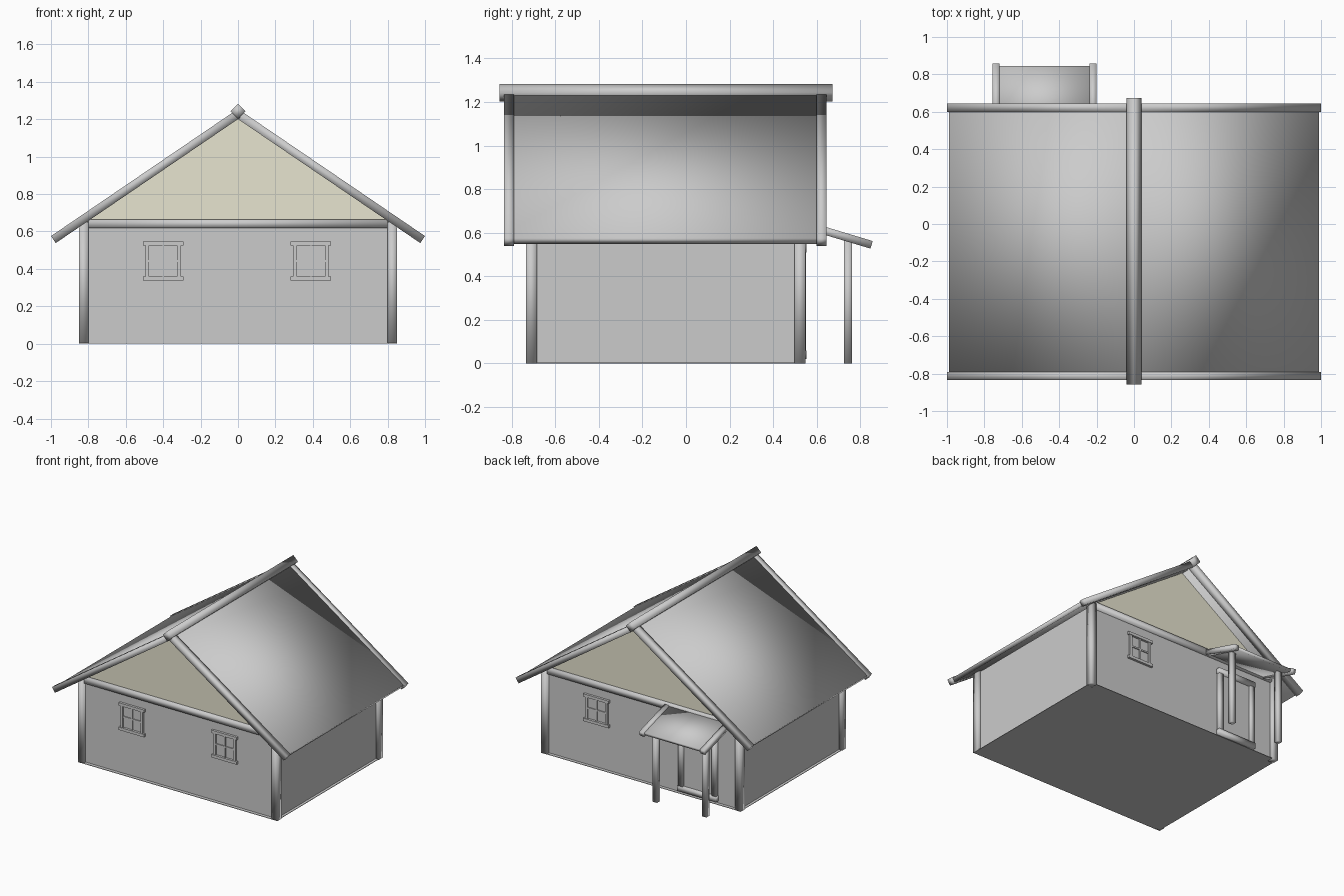
import bpy, bmesh, math
from mathutils import Vector

if "Cube" in bpy.data.objects:
    bpy.data.objects.remove(bpy.data.objects["Cube"])

PITCH = math.atan(0.68)      # main roof slope
FRONT, BACK = -0.71, 0.523   # wall planes
SIDE = 0.825


def box(name, centre, size, rot=(0, 0, 0), smooth=False):
    """Box from centre and full size, optionally rotated."""
    bm = bmesh.new()
    bmesh.ops.create_cube(bm, size=1.0)
    bmesh.ops.scale(bm, vec=Vector(size), verts=bm.verts)
    for f in bm.faces:
        f.smooth = smooth
    mesh = bpy.data.meshes.new(name)
    bm.to_mesh(mesh)
    bm.free()
    ob = bpy.data.objects.new(name, mesh)
    ob.location = centre
    ob.rotation_euler = rot
    bpy.context.collection.objects.link(ob)
    return ob


def span(name, x, y, z, smooth=False):
    """Box from (min, max) ranges."""
    r = (x, y, z)
    return box(name, [(a + b) / 2 for a, b in r], [b - a for a, b in r], smooth=smooth)


# Floor and walls
span("floor", (-0.845, 0.845), (-0.735, 0.547), (0, 0.004))
span("walls", (-SIDE, SIDE), (FRONT, BACK), (0.002, 0.64))

# Corner posts
for x in (-SIDE, SIDE):
    for y in (FRONT, BACK):
        box("corner_post", (x, y, 0.325), (0.05, 0.05, 0.65), smooth=True)

# Gables with their cross beams
plaster = bpy.data.materials.new("plaster")
plaster.diffuse_color = (0.80, 0.78, 0.63, 1)
plaster.use_nodes = True
plaster.node_tree.nodes["Principled BSDF"].inputs["Base Color"].default_value = plaster.diffuse_color
for y, out in ((FRONT, -1), (BACK, 1)):
    box("gable_beam", (0, y, 0.642), (1.6, 0.045, 0.046), smooth=True)
    bm = bmesh.new()
    tri = [bm.verts.new((px, y, pz)) for px, pz in ((-SIDE, 0.645), (SIDE, 0.645), (0, 1.206))]
    face = bm.faces.new(tri)
    ext = bmesh.ops.extrude_face_region(bm, geom=[face])
    moved = [v for v in ext["geom"] if isinstance(v, bmesh.types.BMVert)]
    bmesh.ops.translate(bm, vec=(0, -out * 0.02, 0), verts=moved)
    bmesh.ops.recalc_face_normals(bm, faces=bm.faces)
    mesh = bpy.data.meshes.new("gable")
    bm.to_mesh(mesh)
    bm.free()
    mesh.materials.append(plaster)
    bpy.context.collection.objects.link(bpy.data.objects.new("gable", mesh))


# Roof slopes and edge boards
def slope_board(name, side, x_end, y0, y1, thick):
    x = x_end / 2
    box(name, (side * x, (y0 + y1) / 2, 1.228 - 0.68 * x),
        (x_end / math.cos(PITCH), y1 - y0, thick), (0, side * PITCH, 0), smooth=True)


for side in (-1, 1):
    slope_board("roof_slope", side, 0.98, -0.80, 0.61, 0.032)
    slope_board("front_edge_board", side, 0.987, -0.835, -0.79, 0.045)
    slope_board("back_edge_board", side, 0.987, 0.60, 0.645, 0.045)

# Ridge beam
box("ridge_beam", (0, -0.092, 1.243), (0.057, 1.53, 0.057), (0, math.pi / 4, 0), smooth=True)


# Windows
def window(x, y, out):
    z = 0.442
    box("window_pane", (x, y + out * 0.001, z), (0.15, 0.006, 0.16))
    for s in (-1, 1):
        box("window_rail", (x, y + out * 0.006, z + s * 0.094), (0.216, 0.024, 0.022))
        box("window_jamb", (x + s * 0.085, y + out * 0.005, z), (0.02, 0.018, 0.168))
    box("window_mullion", (x, y + out * 0.004, z), (0.012, 0.014, 0.166))
    box("window_crossbar", (x, y + out * 0.004, z), (0.152, 0.014, 0.012))


window(-0.40, FRONT, -1)
window(0.39, FRONT, -1)
window(0.39, BACK, 1)

# Door and its frame
DOOR = -0.478
box("door", (DOOR, BACK, 0.285), (0.26, 0.02, 0.47))
for s in (-1, 1):
    box("door_jamb", (DOOR + s * 0.142, BACK + 0.005, 0.285), (0.038, 0.045, 0.46), smooth=True)
    box("door_rail", (DOOR, BACK + 0.008, 0.285 + s * 0.245), (0.33, 0.045, 0.04), smooth=True)

# Porch: sloping roof, side rails and posts
tilt = math.atan(0.3)


def porch_board(name, x, width, y1, thick):
    y0 = BACK - 0.01
    y = (y0 + y1) / 2
    box(name, (x, y, 0.608 - 0.3 * (y - 0.64)),
        (width, (y1 - y0) / math.cos(tilt), thick), (-tilt, 0, 0), smooth=True)


porch_board("porch_roof", DOOR, 0.50, 0.842, 0.022)
for s in (-1, 1):
    porch_board("porch_rail", DOOR + s * 0.259, 0.038, 0.852, 0.036)
    box("porch_post", (DOOR + s * 0.21, 0.744, 0.286), (0.038, 0.038, 0.572), smooth=True)
